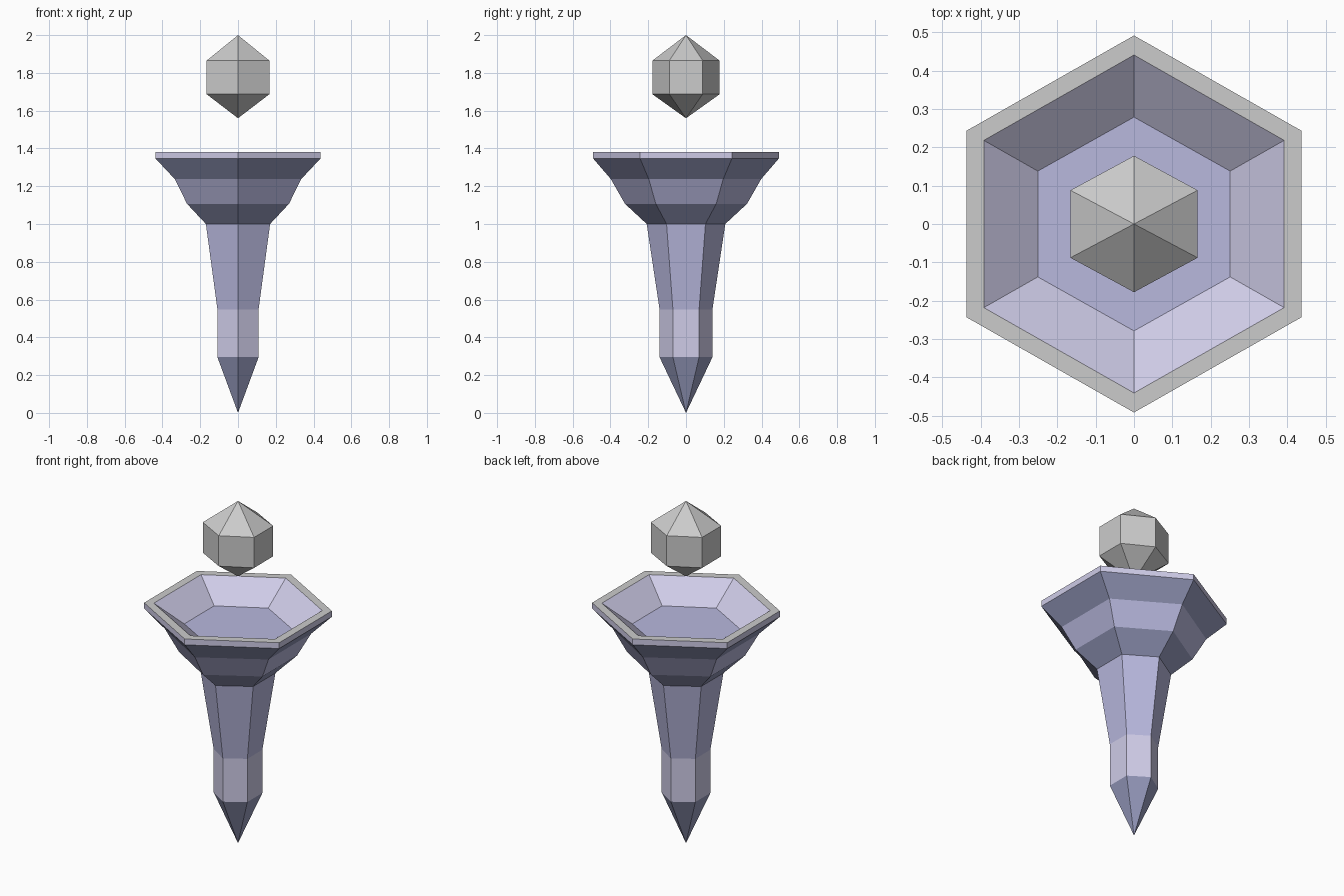
import bpy, bmesh

if "Cube" in bpy.data.objects:
    bpy.data.objects.remove(bpy.data.objects["Cube"])

def material(name, rgb):
    m = bpy.data.materials.new(name)
    m.diffuse_color = (*rgb, 1)
    m.use_nodes = True
    m.node_tree.nodes["Principled BSDF"].inputs["Base Color"].default_value = m.diffuse_color
    return m

DARK, MID, LIGHT, GREY = range(4)
MATS = [material("dark_slate", (0.30, 0.32, 0.50)),
        material("slate", (0.48, 0.48, 0.73)),
        material("pale_slate", (0.62, 0.60, 0.80)),
        material("stone_grey", (0.8, 0.8, 0.8))]

def hex_loft(name, rings, band_mats):
    """Loft hexagons (half width x, half depth y, z); zero size means a point."""
    bm = bmesh.new()
    loops = []
    for x, y, z in rings:
        if x == 0:
            pts = [(0, 0)]
        else:
            h = y * 0.495
            pts = [(0, -y), (x, -h), (x, h), (0, y), (-x, h), (-x, -h)]
        loops.append([bm.verts.new((px, py, z)) for px, py in pts])
    for a, b, mat in zip(loops, loops[1:], band_mats):
        for i in range(6):
            j = (i + 1) % 6
            if len(a) == 1:
                vs = (a[0], b[j], b[i])
            elif len(b) == 1:
                vs = (a[i], a[j], b[0])
            else:
                vs = (a[i], a[j], b[j], b[i])
            bm.faces.new(vs).material_index = mat
    # Flat floor closing the last ring
    if len(loops[-1]) == 6:
        bm.faces.new(loops[-1]).material_index = MID
    bmesh.ops.recalc_face_normals(bm, faces=bm.faces)
    me = bpy.data.meshes.new(name)
    bm.to_mesh(me)
    bm.free()
    for m in MATS:
        me.materials.append(m)
    ob = bpy.data.objects.new(name, me)
    bpy.context.collection.objects.link(ob)
    return ob

# Pedestal: spike, collar, shaft, flared bowl, rim, recessed dish
hex_loft("pedestal", [
    (0, 0, 0),
    (0.109, 0.14, 0.295),
    (0.109, 0.14, 0.548),
    (0.170, 0.208, 1.0),
    (0.270, 0.323, 1.107),
    (0.335, 0.398, 1.238),
    (0.437, 0.492, 1.347),
    (0.437, 0.492, 1.381),
    (0.392, 0.441, 1.381),
    (0.251, 0.279, 1.267),
], [DARK, LIGHT, MID, DARK, MID, DARK, LIGHT, GREY, LIGHT])

# Floating gem above the dish
hex_loft("floating_gem", [
    (0, 0, 1.56),
    (0.166, 0.178, 1.687),
    (0.166, 0.178, 1.865),
    (0, 0, 2.0),
], [GREY] * 3)
